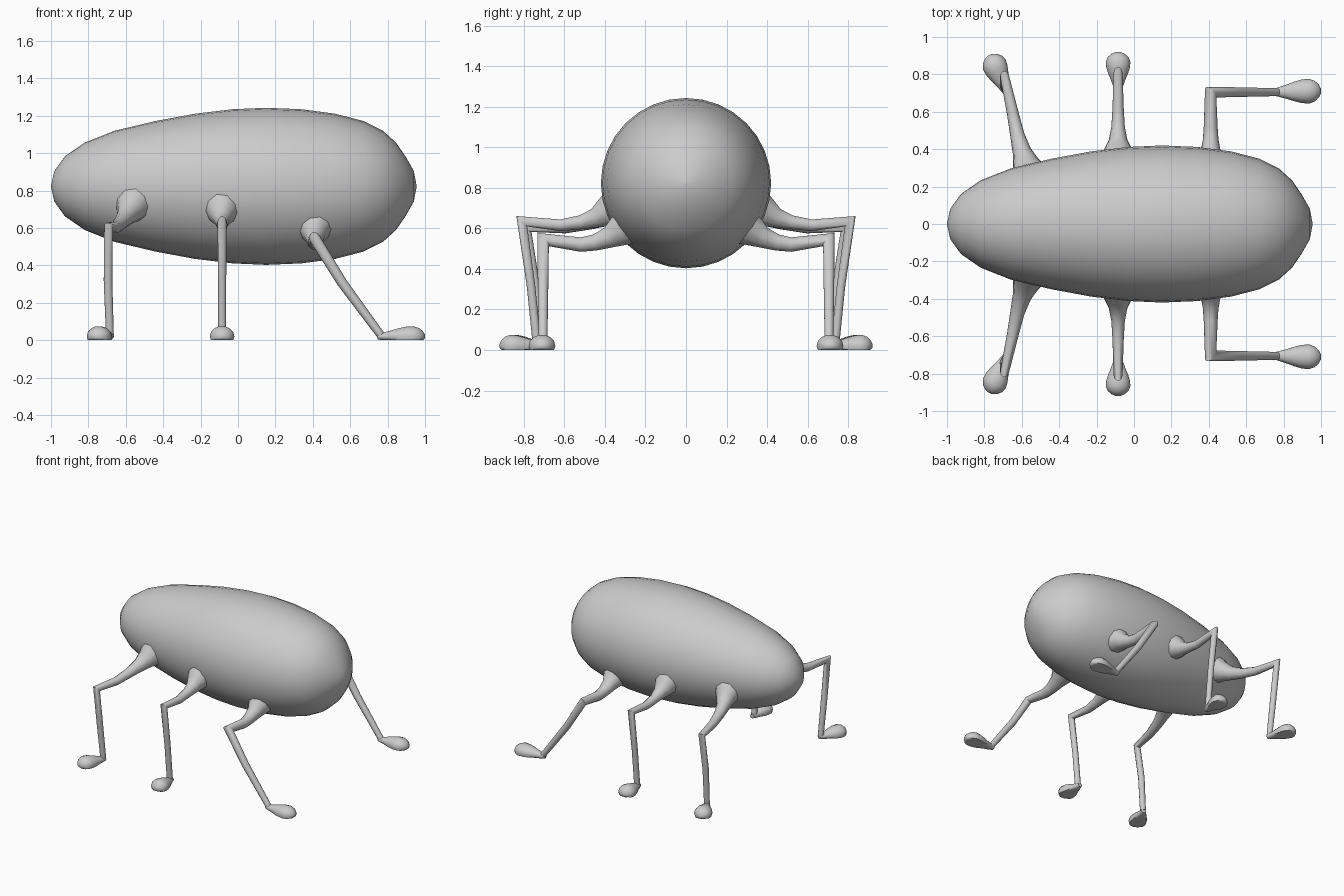
import bpy, bmesh, math
from mathutils import Vector

if "Cube" in bpy.data.objects:
    bpy.data.objects.remove(bpy.data.objects["Cube"])


def finish(bm, name, angle):
    bmesh.ops.remove_doubles(bm, verts=bm.verts, dist=1e-5)
    bmesh.ops.recalc_face_normals(bm, faces=bm.faces)
    me = bpy.data.meshes.new(name)
    bm.to_mesh(me)
    bm.free()
    ob = bpy.data.objects.new(name, me)
    bpy.context.collection.objects.link(ob)
    bpy.ops.object.select_all(action='DESELECT')
    ob.select_set(True)
    bpy.context.view_layer.objects.active = ob
    bpy.ops.object.shade_smooth_by_angle(angle=math.radians(angle))
    return ob


def loft(bm, rings):
    """Join a row of rings with quads and cap both ends."""
    n = len(rings[0])
    vs = [[bm.verts.new(p) for p in ring] for ring in rings]
    for a, b in zip(vs, vs[1:]):
        for i in range(n):
            j = (i + 1) % n
            bm.faces.new((a[i], a[j], b[j], b[i]))
    bm.faces.new(vs[0])
    bm.faces.new(vs[-1])


def tube(bm, nodes, n=10):
    """Tapered tube through (x, y, z, radius) nodes with mitred bends."""
    pts = [Vector(q[:3]) for q in nodes]
    dirs = [(b - a).normalized() for a, b in zip(pts, pts[1:])]
    u = dirs[0].cross(Vector((0, 0, 1))).normalized()
    rings = []
    for i, p in enumerate(pts):
        d = dirs[max(i - 1, 0)]
        e = dirs[min(i, len(dirs) - 1)]
        t = (d + e).normalized()
        v = d.cross(u)
        ring = []
        for k in range(n):
            a = 2 * math.pi * k / n
            off = (u * math.cos(a) + v * math.sin(a)) * nodes[i][3]
            ring.append(p + off - d * (off.dot(t) / d.dot(t)))
        rings.append(ring)
        u = d.rotation_difference(e) @ u
    loft(bm, rings)


def foot(bm, heel, toe, n=14):
    """Teardrop foot with a flat sole."""
    heel, toe = Vector(heel), Vector(toe)
    along = (toe - heel).normalized()
    side = Vector((-along.y, along.x, 0))
    shape = [(0, .018), (.12, .026), (.28, .038), (.45, .053), (.6, .063),
             (.75, .066), (.87, .055), (.95, .036), (1, .012)]
    rings = []
    for f, r in shape:
        c = heel.lerp(toe, f) + Vector((0, 0, .02))
        ring = []
        for k in range(n):
            a = 2 * math.pi * k / n
            p = c + side * r * math.cos(a) + Vector((0, 0, r * .85 * math.sin(a)))
            p.z = max(p.z, 0)
            ring.append(p)
        rings.append(ring)
    loft(bm, rings)


# Egg-shaped body, lathed about the x axis
stations = [.955, .94, .895, .845, .775, .67, .52, .34, .15, -.03, -.23,
            -.44, -.66, -.82, -.925, -.982, -1]
bm = bmesh.new()
rings = []
for i, x in enumerate(stations):
    r = max(.42 * math.sin(math.pi * i / 16), .003)
    rings.append([(x, r * math.cos(math.tau * k / 32), .823 + r * math.sin(math.tau * k / 32))
                  for k in range(32)])
loft(bm, rings)
finish(bm, "body", 60)

# Legs: flared hip, thigh, sharp knee, shin; then heel and toe of the foot
legs = {
    "front_leg": ([(-.56, .27, .725, .10), (-.58, .33, .69, .07), (-.60, .39, .66, .05),
                   (-.625, .48, .63, .038), (-.65, .60, .605, .031), (-.692, .79, .605, .024),
                   (-.695, .745, .32, .024), (-.685, .715, .025, .022)],
                  (-.68, .70, 0), (-.77, .905, 0)),
    "middle_leg": ([(-.085, .34, .71, .10), (-.085, .40, .675, .075), (-.085, .45, .65, .05),
                    (-.085, .52, .63, .036), (-.085, .62, .615, .03), (-.085, .81, .635, .024),
                    (-.085, .765, .32, .022), (-.085, .735, .025, .022)],
                   (-.085, .71, 0), (-.085, .92, 0)),
    "rear_leg": ([(.41, .27, .62, .11), (.41, .33, .585, .08), (.41, .38, .555, .055),
                  (.41, .45, .53, .042), (.41, .52, .52, .037), (.41, .705, .545, .03),
                  (.555, .705, .31, .027), (.765, .705, .025, .022)],
                 (.745, .705, 0), (1.0, .712, 0)),
}
for name, (path, heel, toe) in legs.items():
    bm = bmesh.new()
    tube(bm, path)
    foot(bm, heel, toe)
    ob = finish(bm, name + "_pair", 50)
    mod = ob.modifiers.new("mirror", 'MIRROR')
    mod.use_axis = (False, True, False)
    mod.use_mirror_merge = False
